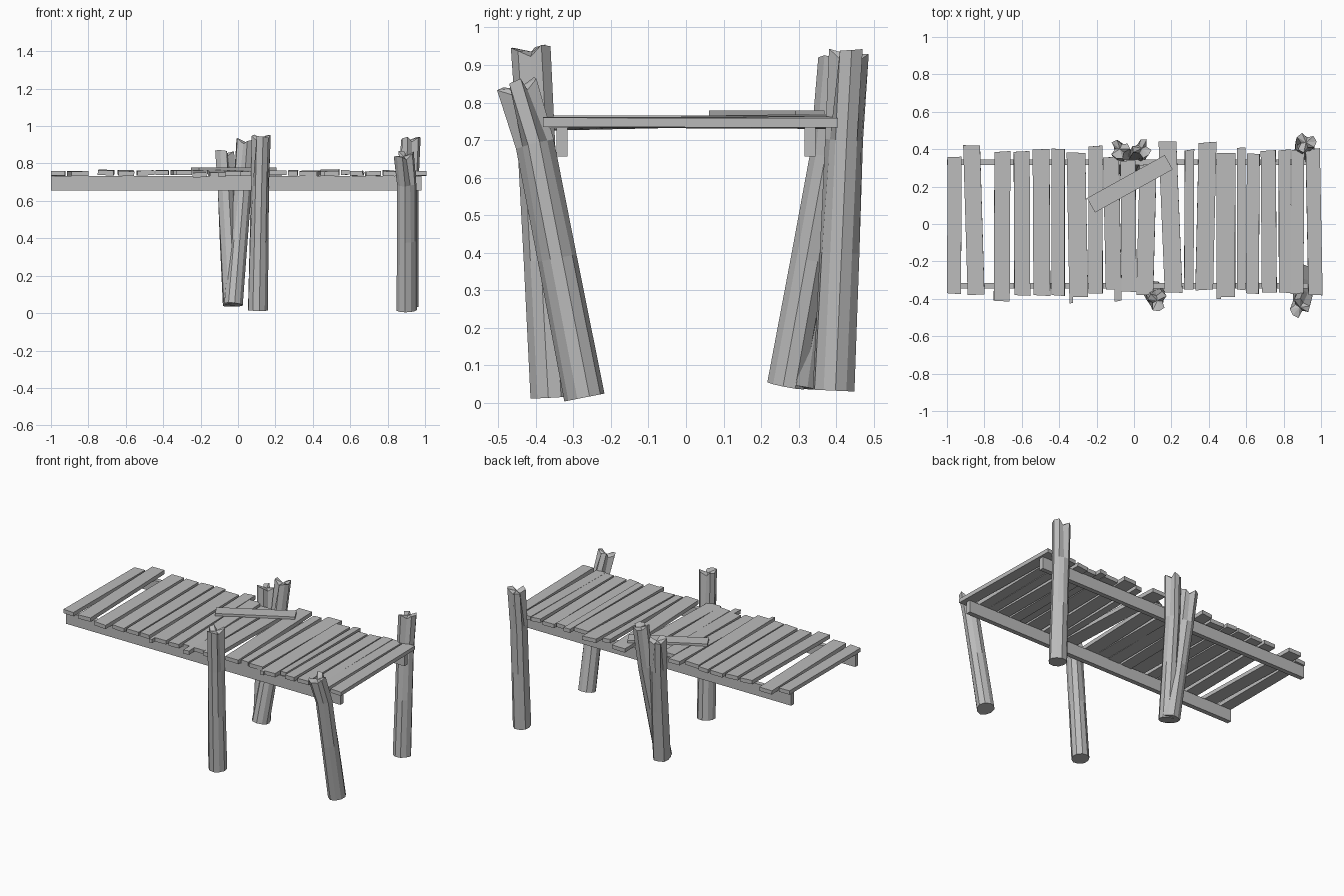
import bpy
import bmesh
import random
from math import cos, sin, tau, radians
from mathutils import Vector, Matrix

random.seed(4)
cube = bpy.data.objects.get("Cube")
if cube:
    bpy.data.objects.remove(cube)

wood = bpy.data.materials.new("weathered grey wood")
wood.use_nodes = True
WOOD_COLOUR = (0.5, 0.5, 0.5, 1)
wood.diffuse_color = WOOD_COLOUR
wood.node_tree.nodes["Principled BSDF"].inputs["Base Color"].default_value = WOOD_COLOUR


def finish(bm, name):
    """Turn a bmesh into a flat shaded wooden object."""
    bmesh.ops.recalc_face_normals(bm, faces=bm.faces)
    mesh = bpy.data.meshes.new(name)
    bm.to_mesh(mesh)
    bm.free()
    mesh.materials.append(wood)
    obj = bpy.data.objects.new(name, mesh)
    bpy.context.collection.objects.link(obj)
    return obj


def board(name, outline, thickness, place):
    """Extrude a flat outline upward and move it into place."""
    bm = bmesh.new()
    face = bm.faces.new([bm.verts.new((x, y, 0)) for x, y in outline])
    top = bmesh.ops.extrude_face_region(bm, geom=[face])["geom"]
    verts = [v for v in top if isinstance(v, bmesh.types.BMVert)]
    bmesh.ops.translate(bm, vec=(0, 0, thickness), verts=verts)
    bmesh.ops.transform(bm, matrix=place, verts=bm.verts)
    return finish(bm, name)


def rectangle(length, width):
    x, y = length / 2, width / 2
    return [(-x, -y), (x, -y), (x, y), (-x, y)]


# Two long beams under the deck
for side, name in ((-1, "front_beam"), (1, "back_beam")):
    board(name, rectangle(1.98, 0.03), 0.077,
          Matrix.Translation((-0.01, side * 0.33, 0.656)))

# Deck planks: centre x, width, back end y, front end y
planks = [
    (-0.96, 0.075, 0.36, -0.37), (-0.86, 0.09, 0.42, -0.38),
    (-0.705, 0.085, 0.39, -0.41), (-0.60, 0.085, 0.39, -0.38),
    (-0.495, 0.09, 0.40, -0.38), (-0.405, 0.07, 0.40, -0.38),
    (-0.305, 0.10, 0.38, -0.39), (-0.205, 0.075, 0.42, -0.37),
    (-0.118, 0.085, 0.36, -0.35), (-0.03, 0.08, 0.34, -0.36),
    (0.07, 0.09, 0.32, -0.38), (0.19, 0.095, 0.44, -0.365),
    (0.295, 0.05, 0.40, -0.35), (0.387, 0.095, 0.44, -0.355),
    (0.492, 0.10, 0.38, -0.39), (0.574, 0.045, 0.41, -0.35),
    (0.637, 0.068, 0.375, -0.37), (0.72, 0.08, 0.395, -0.365),
    (0.805, 0.064, 0.40, -0.365), (0.875, 0.068, 0.395, -0.375),
    (0.96, 0.076, 0.405, -0.38),
]
# Sideways drift of the front end, and how far the front end sags
drift = {1: 0.016, 6: 0.01, 8: 0.01, 10: -0.012, 11: 0.022, 13: -0.012, 20: 0.01}
sag = {7: 0.022, 8: 0.024, 14: 0.012, 3: 0.008, 18: 0.008}
# Splinters at the front end: start and end across the width, extra length
splinters = {6: (0, 0.2, 0.035), 8: (0.55, 1, 0.065), 14: (0, 0.25, 0.012)}

for i, (x, width, back, front) in enumerate(planks):
    slide = drift.get(i, random.uniform(-0.004, 0.004))
    left, right = -width / 2 + slide, width / 2 + slide
    outline = [(left, front), (right, front + random.uniform(-0.006, 0.006))]
    if i in splinters:
        start, end, extra = splinters[i]
        a, b = left + width * start, left + width * end
        outline = [(a, front - extra), (b, front - extra * 0.9), (b, front)]
        outline += [(right, front)] if end < 1 else []
        if start > 0:
            outline = [(left, front), (a, front)] + outline[:2]
    outline += [(width / 2 - slide / 2, back),
                (-width / 2 - slide / 2, back + random.uniform(-0.008, 0.004))]
    place = Matrix.Translation((x, 0, 0.736 + random.uniform(-0.004, 0.004)))
    tilt = Matrix.Rotation(sag.get(i, random.uniform(-0.005, 0.008)), 4, "X")
    roll = Matrix.Rotation(random.uniform(-0.04, 0.04), 4, "Y")
    board(f"deck_plank_{i + 1}", outline, 0.025, place @ tilt @ roll)

# Loose plank lying across the deck
board("loose_plank", rectangle(0.475, 0.088), 0.016,
      Matrix.Translation((-0.022, 0.215, 0.763)) @ Matrix.Rotation(radians(29), 4, "Z"))


def post(name, bottom, knee, top, radius, turn):
    """Faceted log with a bent top and a crown split by grooves."""
    sides, grooves = 10, (1, 4, 8)
    bottom, knee, top = Vector(bottom), Vector(knee), Vector(top)
    bm = bmesh.new()
    rings = []
    middle = bottom.lerp(knee, 0.55)
    low_axis = (knee - bottom).normalized()
    high_axis = (top - knee).normalized()
    levels = ((bottom, low_axis, 1.0, 1.0), (middle, low_axis, 0.96, 0.94),
              (knee, (low_axis + high_axis) / 2, 0.95, 0.78),
              (top, high_axis, 1.0, 0.5))
    wobble = [random.uniform(0.93, 1.04) for _ in range(sides)]
    for centre, axis, size, groove in levels:
        frame = Vector((0, 0, 1)).rotation_difference(axis).to_matrix()
        ring = []
        for k in range(sides):
            angle = tau * k / sides + turn
            r = radius * size * wobble[k]
            if k in grooves:
                r *= groove / size
            lift = 0
            if centre is top:
                lift = -0.02 if k in grooves else random.uniform(-0.008, 0.012)
            offset = Vector((r * cos(angle), r * sin(angle), lift))
            ring.append(bm.verts.new(centre + frame @ offset))
        rings.append(ring)
    for lower, upper in zip(rings, rings[1:]):
        for k in range(sides):
            n = (k + 1) % sides
            bm.faces.new((lower[k], lower[n], upper[n], upper[k]))
    bm.faces.new(rings[0])
    hub = bm.verts.new(top - high_axis * 0.008)
    for k in range(sides):
        bm.faces.new((rings[-1][k], rings[-1][(k + 1) % sides], hub))
    return finish(bm, name)


# Five leaning posts, two of them crossing at the back
post("front_end_post", (0.90, -0.268, 0.015), (0.90, -0.40, 0.69),
     (0.885, -0.447, 0.845), 0.056, 0.2)
post("front_middle_post", (0.105, -0.358, 0.015), (0.118, -0.395, 0.68),
     (0.125, -0.41, 0.943), 0.055, 1.1)
post("back_end_post", (0.91, 0.393, 0.033), (0.912, 0.423, 0.70),
     (0.92, 0.436, 0.935), 0.055, 2.6)
post("back_middle_post_right", (-0.03, 0.295, 0.043), (-0.065, 0.382, 0.66),
     (-0.076, 0.402, 0.86), 0.054, 0.6)
post("back_middle_post_left", (-0.025, 0.268, 0.046), (0.025, 0.38, 0.66),
     (0.043, 0.405, 0.922), 0.053, 1.7)
